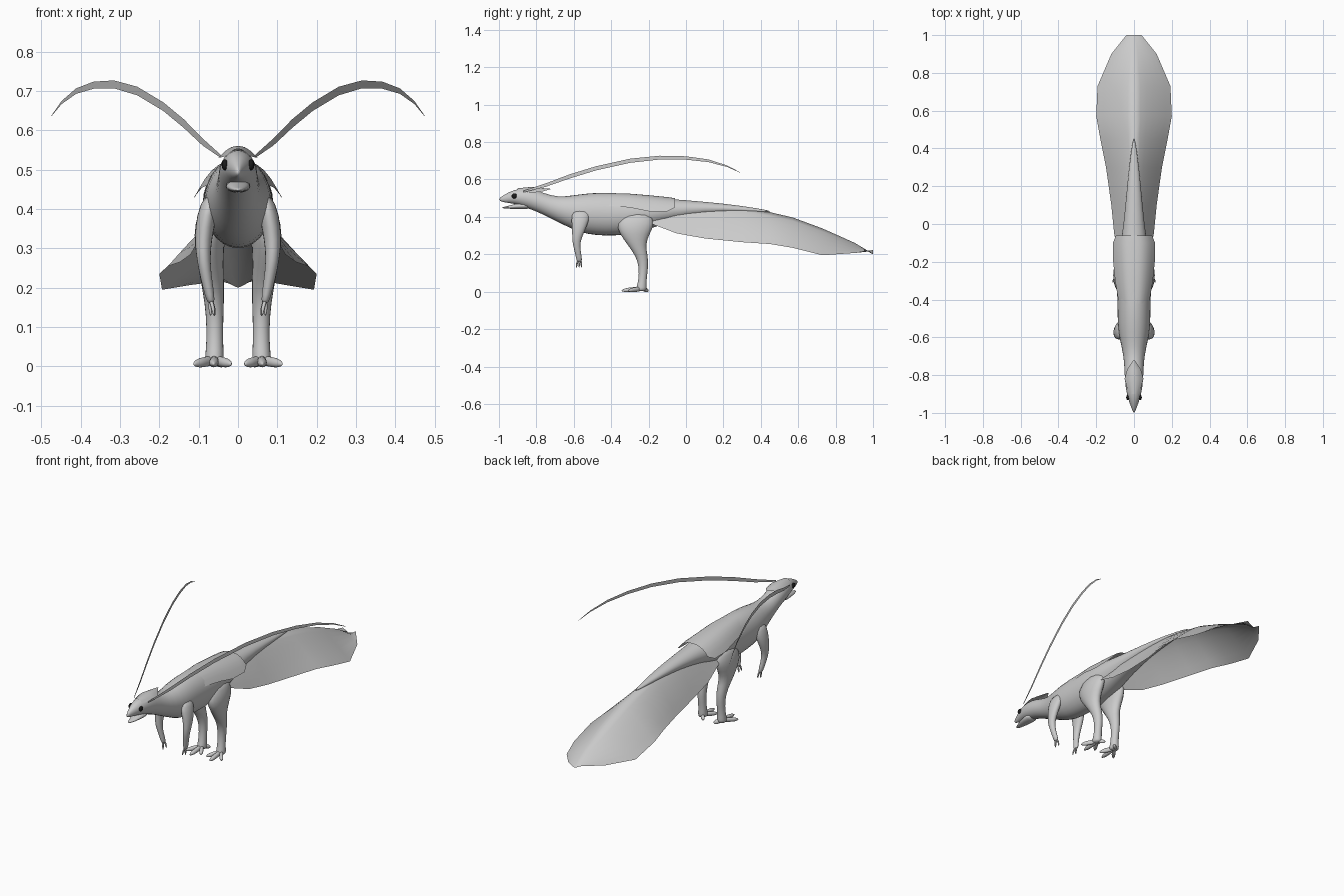
import bpy, bmesh
from math import sin, cos, tau
from mathutils import Vector

cube = bpy.data.objects.get("Cube")
if cube:
    bpy.data.objects.remove(cube)

X, Y, Z = Vector((1, 0, 0)), Vector((0, 1, 0)), Vector((0, 0, 1))


def material(name, value):
    mat = bpy.data.materials.new(name)
    mat.use_nodes = True
    colour = (value, value, value, 1)
    mat.diffuse_color = colour
    mat.node_tree.nodes["Principled BSDF"].inputs["Base Color"].default_value = colour
    return mat


GREY = material("plain grey", 0.6)
BLACK = material("eye black", 0.01)


def finish(name, bm, mat=GREY, mirror=False, subdivide=0):
    bmesh.ops.recalc_face_normals(bm, faces=bm.faces)
    mesh = bpy.data.meshes.new(name)
    bm.to_mesh(mesh)
    bm.free()
    mesh.materials.append(mat)
    mesh.shade_smooth()
    obj = bpy.data.objects.new(name, mesh)
    bpy.context.collection.objects.link(obj)
    if mirror:
        obj.modifiers.new("Mirror", 'MIRROR').use_mirror_merge = False
    if subdivide:
        obj.modifiers.new("Subdivision", 'SUBSURF').levels = subdivide
        obj.modifiers["Subdivision"].render_levels = subdivide
    return obj


def bridge(bm, rows, closed):
    for a, b in zip(rows, rows[1:]):
        n = len(a)
        for i in range(n if closed else n - 1):
            j = (i + 1) % n
            bm.faces.new((a[i], a[j], b[j], b[i]))


def loft(name, stations, u, v, sides=10, mirror=False):
    """Closed skin through elliptical rings (x, y, z, radius along u, radius along v)."""
    bm = bmesh.new()
    rows = []
    for x, y, z, a, b in stations:
        rows.append([bm.verts.new(Vector((x, y, z)) + u * a * cos(tau * i / sides)
                                  + v * b * sin(tau * i / sides)) for i in range(sides)])
    bridge(bm, rows, True)
    bm.faces.new(rows[0])
    bm.faces.new(rows[-1])
    return finish(name, bm, mirror=mirror, subdivide=1)


def profile_loft(name, profile, sides=14):
    """Skin along y from (y, top, bottom, half width)."""
    return loft(name, [(0, y, (t + b) / 2, w * 1.02, (t - b) / 2 * 1.02)
                       for y, t, b, w in profile], X, Z, sides)


def draped_sheet(name, profile, power, steps=6):
    """Roof-like feather sheet from (y, ridge, edge, half width)."""
    bm = bmesh.new()
    rows = []
    for y, ridge, edge, w in profile:
        us = [i / steps for i in range(-steps, steps + 1)]
        rows.append([bm.verts.new((w * k, y, ridge + (edge - ridge) * abs(k) ** power))
                     for k in us])
    bridge(bm, rows, False)
    return finish(name, bm)


# Head, torso and tail in one skin
profile_loft("body", [
    (-1, .5, .487, .004), (-.97, .52, .476, .015), (-.92, .546, .472, .034),
    (-.86, .554, .45, .046), (-.8, .545, .43, .05), (-.72, .512, .39, .053),
    (-.65, .508, .355, .066), (-.57, .522, .315, .085), (-.48, .531, .3, .088),
    (-.38, .53, .297, .09), (-.28, .52, .31, .092), (-.18, .508, .34, .085),
    (-.08, .495, .375, .065), (.1, .482, .415, .045), (.3, .46, .425, .028),
    (.46, .432, .425, .004)])
profile_loft("lower_jaw", [
    (-.985, .452, .446, .006), (-.95, .459, .443, .02),
    (-.9, .474, .442, .033), (-.83, .48, .437, .035)], 10)

# Feather sheets
draped_sheet("tail_fan", [
    (-.19, .45, .365, .08), (-.05, .485, .312, .105), (.1, .475, .285, .12),
    (.3, .455, .265, .148), (.45, .425, .255, .178), (.57, .397, .235, .2),
    (.73, .338, .195, .193), (.9, .262, .207, .12), (1, .2, .222, .04)], 1.2)
draped_sheet("rump_feathers", [
    (-.42, .527, .46, .08), (-.3, .524, .45, .1), (-.2, .516, .43, .11),
    (-.1, .506, .43, .112), (-.06, .5, .45, .095)], 2.6)
draped_sheet("head_crest", [
    (-.9, .553, .535, .028), (-.82, .561, .53, .05),
    (-.77, .554, .535, .036), (-.72, .55, .549, .003)], 2, 3)

# Hind legs with toes
loft("hind_legs", [
    (.06, -.26, .43, .03, .08), (.07, -.27, .36, .044, .11),
    (.073, -.275, .31, .04, .085), (.069, -.265, .25, .034, .05),
    (.062, -.235, .19, .029, .034), (.059, -.226, .13, .023, .026),
    (.059, -.233, .06, .022, .022), (.06, -.238, .02, .026, .03),
    (.06, -.24, .002, .025, .03)], X, Y, mirror=True)
for label, tip_x, tip_y in (("inner", .018, -.31), ("middle", .062, -.345),
                            ("outer", .112, -.31), ("back", .035, -.2)):
    root, tip = Vector((.06, -.235, .016)), Vector((tip_x, tip_y, .006))
    rings = [(0, .013, .015), (.5, .013, .014), (.72, .014, .013), (.88, .009, .009), (1, .002, .003)]
    loft(label + "_toes", [(*root.lerp(tip, t), a, b) for t, a, b in rings],
         X, Z, 8, True)

# Forelimbs with fingers
loft("forelimbs", [
    (.065, -.56, .44, .02, .05), (.08, -.565, .385, .028, .052),
    (.089, -.575, .32, .023, .034), (.088, -.588, .27, .018, .023),
    (.08, -.58, .22, .015, .017), (.072, -.572, .18, .013, .017),
    (.068, -.57, .158, .009, .014)], X, Y, mirror=True)
for label, dx, dy in (("front", -.004, -.014), ("centre", .004, 0), ("rear", -.006, .012)):
    loft(label + "_fingers", [
        (.069, -.57 + dy / 2, .17, .006, .007), (.067 + dx, -.57 + dy, .147, .006, .006),
        (.065 + dx, -.572 + dy, .127, .002, .002)], X, Y, 6, True)

# Long ribbon plumes sweeping back from the head
bm = bmesh.new()
rows = []
for y, z, h in ((-.87, .535, .004), (-.75, .57, .009), (-.62, .617, .011), (-.48, .66, .011),
                (-.3, .7, .011), (-.14, .717, .01), (0, .715, .009), (.12, .7, .007),
                (.22, .671, .004), (.29, .637, .001)):
    x = .045 + (y + .87) * .37
    rows.append([bm.verts.new((x, y, z + s * h)) for s in (-1, 1)])
bridge(bm, rows, False)
finish("head_plumes", bm, mirror=True)

# Eyes
bm = bmesh.new()
bmesh.ops.create_uvsphere(bm, u_segments=12, v_segments=8, radius=.014)
bmesh.ops.scale(bm, vec=(.6, 1, 1), verts=bm.verts)
bmesh.ops.translate(bm, vec=(.033, -.918, .512), verts=bm.verts)
finish("eyes", bm, BLACK, mirror=True)
